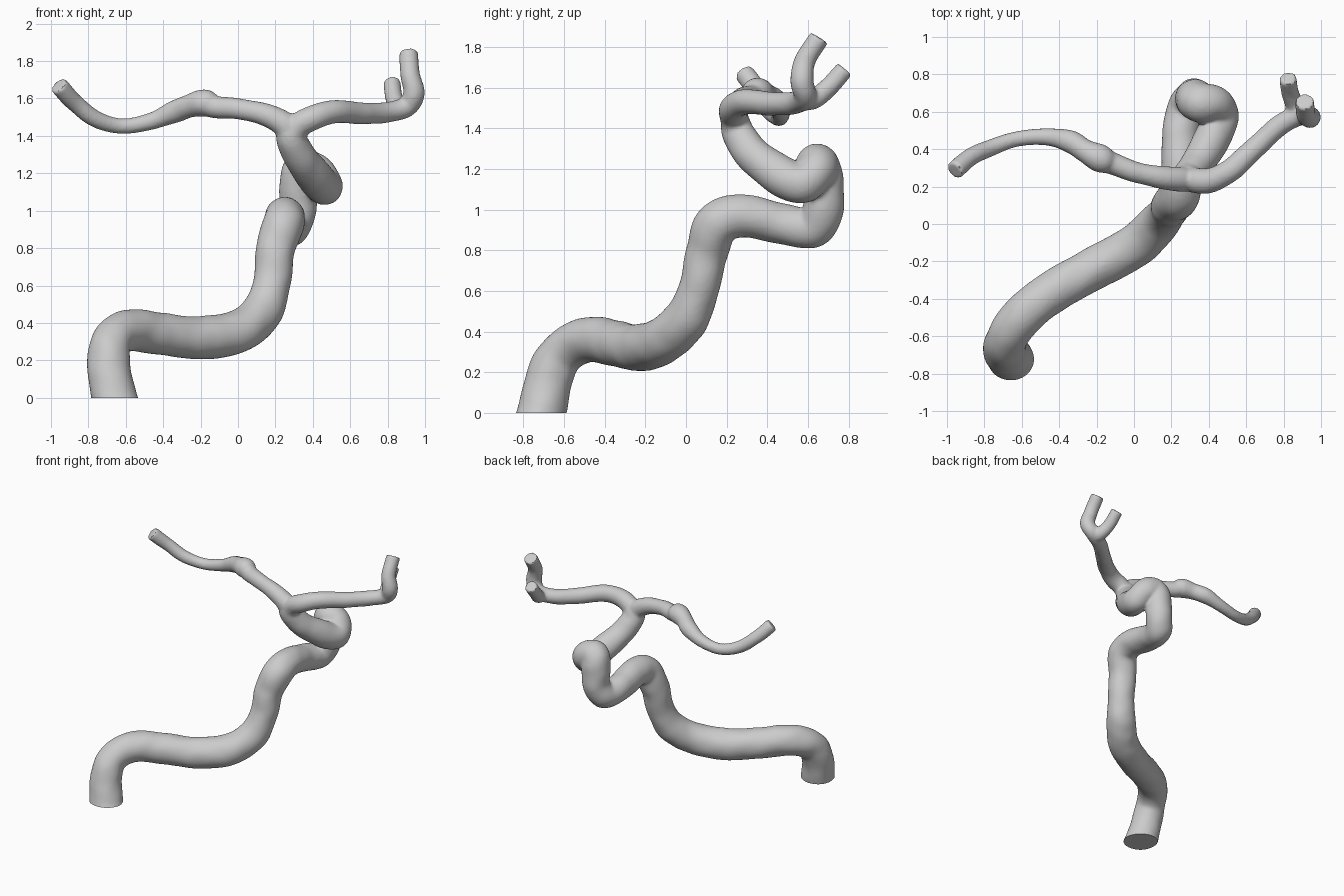
import bpy, bmesh, math
from mathutils import Vector, noise

if "Cube" in bpy.data.objects:
    bpy.data.objects.remove(bpy.data.objects["Cube"])

SIDES = 32
STEPS = 10


def spline(points):
    """Catmull-Rom through (x, y, z, radius) points."""
    p = [Vector(q) for q in points]
    p = [2 * p[0] - p[1]] + p + [2 * p[-1] - p[-2]]
    out = []
    for i in range(1, len(p) - 2):
        a, b, c, d = p[i - 1:i + 3]
        for s in range(STEPS):
            t = s / STEPS
            out.append(0.5 * (2 * b + (c - a) * t + (2 * a - 5 * b + 4 * c - d) * t * t
                              + (3 * b - a - 3 * c + d) * t ** 3))
    out.append(p[-2])
    return out


def tube(bm, points):
    """Capped round tube with a slightly uneven organic wall."""
    path = spline(points)
    centres = [q.to_3d() for q in path]
    rings, normal = [], None
    for i, c in enumerate(centres):
        tan = (centres[min(i + 1, len(centres) - 1)] - centres[max(i - 1, 0)]).normalized()
        if normal is None:
            normal = tan.orthogonal()
        normal = (normal - tan * normal.dot(tan)).normalized()
        side = tan.cross(normal)
        ring = []
        for k in range(SIDES):
            a = 2 * math.pi * k / SIDES
            d = normal * math.cos(a) + side * math.sin(a)
            r = path[i][3] * (1 + 0.05 * noise.noise((c + d * path[i][3]) * 9))
            ring.append(bm.verts.new(c + d * r))
        rings.append(ring)
    for r0, r1 in zip(rings, rings[1:]):
        for k in range(SIDES):
            j = (k + 1) % SIDES
            bm.faces.new((r0[k], r0[j], r1[j], r1[k]))
    bm.faces.new(rings[0][::-1])
    bm.faces.new(rings[-1])


# main trunk with its hooked loop, up to the first fork
trunk = [
    (-.63, -.74, -.10, .125), (-.665, -.71, 0, .122), (-.69, -.67, .18, .115),
    (-.675, -.60, .30, .11), (-.58, -.475, .36, .112), (-.40, -.34, .34, .112),
    (-.20, -.23, .32, .115), (0, -.12, .355, .115), (.13, 0, .46, .11),
    (.18, .065, .62, .10), (.20, .105, .80, .105), (.245, .16, .935, .11),
    (.25, .29, .967, .105), (.25, .47, .93, .10), (.28, .62, .91, .10),
    (.32, .675, 1.0, .10), (.325, .67, 1.12, .105), (.35, .65, 1.215, .108),
    (.43, .64, 1.19, .10), (.46, .57, 1.13, .10), (.42, .46, 1.17, .098),
    (.35, .34, 1.26, .09), (.295, .265, 1.36, .083), (.28, .24, 1.435, .075),
]
# long thin branch to the left, with a small swelling
left_branch = [
    (.29, .25, 1.38, .07), (.25, .24, 1.46, .068), (.14, .25, 1.515, .06),
    (0, .28, 1.545, .056), (-.12, .325, 1.555, .06), (-.18, .35, 1.575, .074),
    (-.26, .39, 1.56, .062), (-.34, .44, 1.53, .06), (-.46, .465, 1.48, .046),
    (-.62, .455, 1.452, .041), (-.76, .41, 1.49, .045), (-.87, .36, 1.575, .047),
    (-.96, .285, 1.67, .05),
]
# right branch and its two end twigs
right_branch = [
    (.29, .25, 1.38, .07), (.32, .235, 1.45, .068), (.41, .235, 1.50, .066),
    (.52, .29, 1.53, .062), (.66, .42, 1.52, .058), (.79, .535, 1.525, .055),
    (.90, .585, 1.555, .056), (.94, .57, 1.63, .057), (.92, .585, 1.73, .052),
    (.912, .655, 1.845, .051),
]
end_twig = [
    (.86, .56, 1.535, .05), (.86, .63, 1.545, .05), (.835, .70, 1.60, .047),
    (.823, .78, 1.69, .046),
]

bm = bmesh.new()
for part in (trunk, left_branch, right_branch, end_twig):
    tube(bm, part)
mesh = bpy.data.meshes.new("branching_vessel")
bm.to_mesh(mesh)
bm.free()
vessel = bpy.data.objects.new("branching_vessel", mesh)
bpy.context.collection.objects.link(vessel)

# fuse the tubes into one blended skin
remesh = vessel.modifiers.new("fuse", 'REMESH')
remesh.mode = 'VOXEL'
remesh.voxel_size = 0.011
smooth = vessel.modifiers.new("blend", 'SMOOTH')
smooth.factor = 0.5
smooth.iterations = 4
deps = bpy.context.evaluated_depsgraph_get()
fused = bpy.data.meshes.new_from_object(vessel.evaluated_get(deps))
vessel.modifiers.clear()
vessel.data = fused

# cut the foot flat at ground level and close it
bm = bmesh.new()
bm.from_mesh(fused)
cut = bmesh.ops.bisect_plane(bm, geom=bm.verts[:] + bm.edges[:] + bm.faces[:],
                             plane_co=(0, 0, 0), plane_no=(0, 0, -1), clear_outer=True)
rim = [e for e in cut["geom_cut"] if isinstance(e, bmesh.types.BMEdge)]
bmesh.ops.contextual_create(bm, geom=rim)
bmesh.ops.recalc_face_normals(bm, faces=bm.faces[:])
bm.to_mesh(fused)
bm.free()

bpy.context.view_layer.objects.active = vessel
vessel.select_set(True)
bpy.ops.object.shade_smooth_by_angle(angle=math.radians(35))
